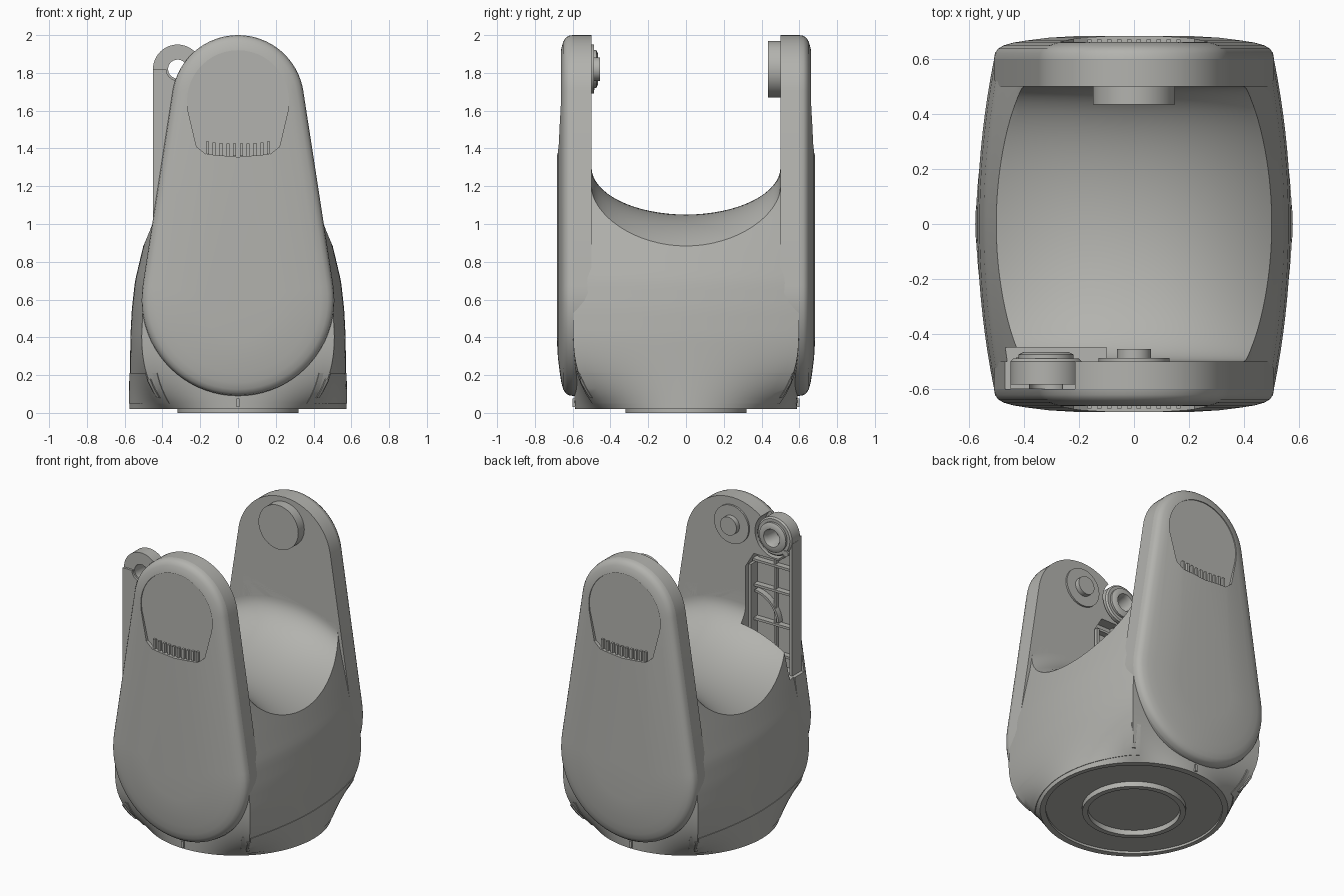
import bpy, bmesh
from math import sin, cos, pi, tan, atan2, asin, radians

cube = bpy.data.objects.get("Cube")
if cube:
    bpy.data.objects.remove(cube, do_unlink=True)

GREY = (0.45, 0.45, 0.425, 1)
mat = bpy.data.materials.new("warm_grey")
mat.use_nodes = True
mat.diffuse_color = GREY
bsdf = next(n for n in mat.node_tree.nodes if n.type == "BSDF_PRINCIPLED")
bsdf.inputs["Base Color"].default_value = GREY
bsdf.inputs["Roughness"].default_value = 0.6


def loft(name, rings, closed=False):
    """Skin equal-length point rings; cap the ends unless the loft is closed."""
    bm = bmesh.new()
    rows = [[bm.verts.new(p) for p in ring] for ring in rings]
    n = len(rows[0])
    pairs = list(zip(rows, rows[1:])) + ([(rows[-1], rows[0])] if closed else [])
    for a, b in pairs:
        for i in range(n):
            j = (i + 1) % n
            bm.faces.new((a[i], a[j], b[j], b[i]))
    if not closed:
        bm.faces.new(rows[0])
        bm.faces.new(rows[-1])
    bmesh.ops.recalc_face_normals(bm, faces=bm.faces)
    mesh = bpy.data.meshes.new(name)
    bm.to_mesh(mesh)
    bm.free()
    mesh.materials.append(mat)
    obj = bpy.data.objects.new(name, mesh)
    bpy.context.collection.objects.link(obj)
    return obj


def prism(name, pts, y0, y1):
    return loft(name, [[(x, y, z) for x, z in pts] for y in (y0, y1)])


def box(name, x0, x1, y0, y1, z0, z1):
    return prism(name, [(x0, z0), (x1, z0), (x1, z1), (x0, z1)], y0, y1)


def circle(x, z, r, n=48):
    return [(x + r * cos(2 * pi * i / n), z + r * sin(2 * pi * i / n)) for i in range(n)]


def disc(name, x, z, r, y0, y1):
    return prism(name, circle(x, z, r), y0, y1)


def cut(obj, *cutters):
    bpy.context.view_layer.objects.active = obj
    for c in cutters:
        mod = obj.modifiers.new("cut", "BOOLEAN")
        mod.operation, mod.solver, mod.object = "DIFFERENCE", "EXACT", c
        bpy.ops.object.modifier_apply(modifier=mod.name)


def teardrop(inset):
    """Large lower arc and small upper arc joined by tangents."""
    low, high, r1, r2 = 0.6, 1.65, 0.51, 0.35
    phi = asin((r1 - r2) / (high - low))
    top = [phi + (pi - 2 * phi) * i / 32 for i in range(33)]
    bot = [pi - phi + (pi + 2 * phi) * i / 40 for i in range(41)]
    return ([((r2 - inset) * cos(a), high + (r2 - inset) * sin(a)) for a in top] +
            [((r1 - inset) * cos(a), low + (r1 - inset) * sin(a)) for a in bot])


WIDTHS = [(0, .575), (.4, .573), (.55, .565), (.7, .548), (.88, .505),
          (1.08, .455), (1.5, .38)]


def width(z):
    for (a, wa), (b, wb) in zip(WIDTHS, WIDTHS[1:]):
        if z <= b:
            return wa + (wb - wa) * (z - a) / (b - a)


def hull(t, z, scale=1):
    """Point on the body: round at the foot, barrel-sided box above."""
    k = min(1, max(0, (z - 0.02) / 0.45))
    k = 1 - (1 - k) ** 3
    c, s = abs(cos(t)), abs(sin(t))
    if atan2(s, c) < atan2(0.598, 0.51):
        x = 0.54
        for _ in range(8):
            y = x * tan(atan2(s, c))
            x = 0.57 - 0.06 * (y / 0.6) ** 2
    else:
        y = 0.598
        x = y * c / s
    x = (0.575 * c * (1 - k) + x * k * width(z) / 0.573) * scale
    y = (0.587 * s * (1 - k) + y * k) * scale
    return (x if cos(t) > 0 else -x, y if sin(t) > 0 else -y, z)


# Body
levels = [0.02 + 0.035 * i for i in range(41)]
body = loft("body", [[hull(2 * pi * (i + .5) / 120, z) for i in range(120)] for z in levels])

# Saddle between the arms, domed across and dished along
xs = [-0.7 + 1.4 * i / 40 for i in range(41)]
slices = []
for i in range(33):
    a = -pi / 2 + pi * i / 32
    y, rise = 0.5 * sin(a), 0.25 * (1 - cos(a))
    slices.append([(x, y, 1.05 + rise - 0.18 * (abs(x) / 0.52) ** 2.2) for x in xs] +
                  [(0.7, y, 2.3), (-0.7, y, 2.3)])
saddle = loft("saddle_cutter", slices)
pocket = prism("pocket_cutter", [(-.8, .85), (-.1, .95), (-.1, 1.56), (-.16, 1.66), (-.8, 1.66)],
               -0.63, -0.45)
clearance = disc("clearance_cutter", -0.32, 1.82, 0.15, -0.63, -0.4)
recess = loft("underside_cutter", [[(x, y, z) for x, y in circle(0, 0, .545, 96)] for z in (-.1, .035)])
cut(body, saddle, pocket, recess)
cutters = [saddle, pocket, clearance, recess]

# Arms with their domed covers
grip_pts = [(-.17, 1.37), (0, 1.355), (.17, 1.37), (.22, 1.41), (.265, 1.6)]
grip_pts += [(0.27 * cos(pi * i / 24), 1.65 + 0.27 * sin(pi * i / 24)) for i in range(25)]
grip_pts += [(-.265, 1.6), (-.22, 1.41)]
for side, tag in ((-1, "front"), (1, "back")):
    arm = prism(tag + "_arm", teardrop(0), side * 0.5, side * 0.6)
    for x in ((0.28,) if side < 0 else (-0.28, 0.28)):
        hole = disc("hole_cutter", x, 1.36, 0.032, side * 0.45, side * 0.54)
        cut(arm, hole)
        cutters.append(hole)
    if side < 0:
        cut(arm, pocket, clearance)
    steps = [(0, .6), (.004, .622), (.015, .638), (.035, .65), (.07, .66), (.12, .668),
             (.2, .678), (.3, .684)]
    cover = loft(tag + "_cover", [[(x, side * y, z) for x, z in teardrop(i)] for i, y in steps])
    grip = prism("grip_cutter", grip_pts, side * 0.655, side * 0.8)
    cut(cover, grip)
    cutters.append(grip)
    for i in range(10):
        x = -0.162 + 0.036 * i
        z = 1.36 + 0.4 * x * x
        box(tag + "_grip_rib", x - .008, x + .008, side * .65, side * .672, z, z + .065)
    box(tag + "_index_mark", -.008, .008, side * .57, side * .6, .03, .075)

# Pivot bosses on the inner faces
disc("back_pivot", 0, 1.82, 0.15, 0.435, 0.51)
disc("front_pivot_boss", 0, 1.82, 0.13, -0.51, -0.488)
disc("front_pivot_pin", 0, 1.82, 0.062, -0.5, -0.455)

# Link lever beside the front arm, with its eye and stiffening ribs
eye = [(.05, -.49), (.05, -.585), (.13, -.585), (.13, -.50), (.12, -.49), (.1, -.49),
       (.1, -.475), (.08, -.465), (.06, -.465)]
loft("lever_eye", [[(x, y, z) for x, z in circle(-.32, 1.82, r)] for r, y in eye], True)
plate = prism("lever_plate", [(-.45, .75), (-.12, .75), (-.12, 1.55), (-.2, 1.7), (-.2, 1.82),
                              (-.45, 1.82)], -0.6, -0.57)
eye_hole = disc("eye_cutter", -0.32, 1.82, 0.06, -0.7, -0.4)
cut(plate, eye_hole)
cutters.append(eye_hole)
box("lever_outer_rib", -.45, -.43, -.58, -.5, .75, 1.8)
box("lever_inner_rib", -.14, -.12, -.58, -.5, .85, 1.58)
box("lever_middle_rib", -.3, -.285, -.58, -.54, .85, 1.7)
for z in (1.0, 1.2, 1.43, 1.6):
    box("lever_cross_rib", -.44, -.13, -.58, -.53, z - .008, z + .008)
arc = [radians(a) for a in range(95, 176, 8)]
prism("lever_curved_rib", [(-.13 + .2 * cos(a), 1.2 + .2 * sin(a)) for a in arc] +
      [(-.13 + .185 * cos(a), 1.2 + .185 * sin(a)) for a in reversed(arc)], -.58, -.53)
disc("lever_screw", -.41, 1.73, .02, -.58, -.485)


# Access panels on the sides of the foot
def panel(name, t0, t1, z0, z1, scale):
    zs = [z0 + (z1 - z0) * i / 6 for i in range(7)]
    rings = []
    for i in range(25):
        t = t0 + (t1 - t0) * i / 24
        rings.append([hull(t, z, scale) for z in zs] +
                     [hull(t, z, 0.985) for z in reversed(zs)])
    loft(name, rings)


for turn, tag in ((0, "left"), (pi, "right")):
    panel(tag + "_panel", turn - .93, turn + .93, .05, .21, 1.006)
    for s in (-1, 1):
        panel(tag + "_panel_latch", turn + s * .85, turn + s * .88, .08, .18, 1.012)

# Foot ring
loft("foot_ring", [[(x, y, z) for x, y in circle(0, 0, r, 64)]
                   for r, z in ((.285, .04), (.285, 0), (.32, 0), (.32, .04))], True)

for c in cutters:
    if c.name in bpy.data.objects:
        bpy.data.objects.remove(c, do_unlink=True)
bpy.ops.object.select_all(action="DESELECT")
for o in bpy.context.collection.objects:
    if o.type == "MESH":
        o.select_set(True)
        bpy.context.view_layer.objects.active = o
bpy.ops.object.shade_smooth_by_angle(angle=radians(30))
